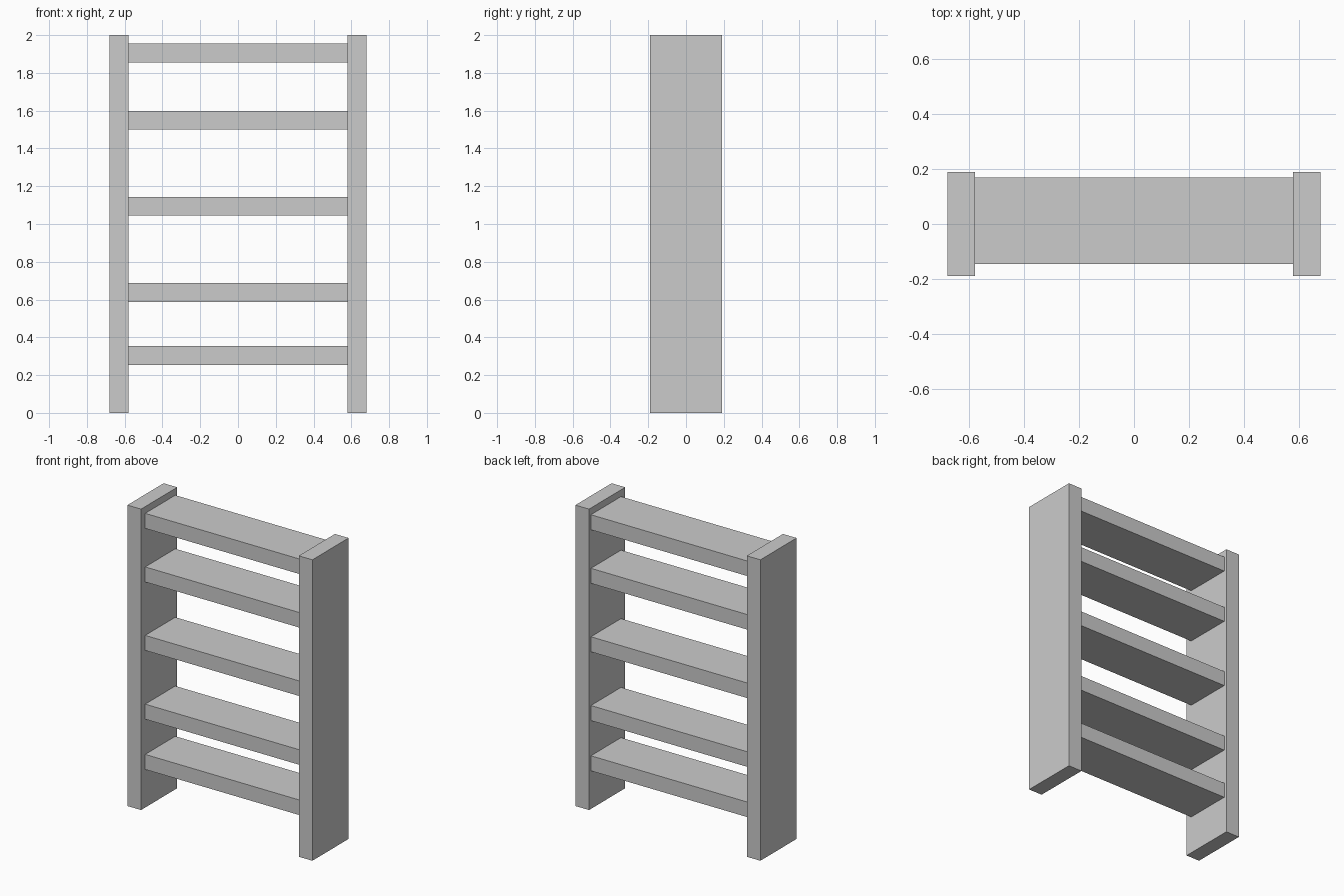
import bpy

if "Cube" in bpy.data.objects:
    bpy.data.objects.remove(bpy.data.objects["Cube"])


def box(name, lo, hi):
    """Axis-aligned box between two corners."""
    centre = [(a + b) / 2 for a, b in zip(lo, hi)]
    bpy.ops.mesh.primitive_cube_add(size=1, location=centre)
    obj = bpy.context.object
    obj.name = name
    obj.scale = [b - a for a, b in zip(lo, hi)]
    bpy.ops.object.transform_apply(location=False, rotation=False, scale=True)
    return obj


OUTER, INNER, DEPTH = 0.68, 0.58, 0.19

# Upright side panels
box("left_side_panel", (-OUTER, -DEPTH, 0), (-INNER, DEPTH, 2))
box("right_side_panel", (INNER, -DEPTH, 0), (OUTER, DEPTH, 2))

# Shelves, set back further at the front than at the rear
for i, z in enumerate((0.303, 0.637, 1.094, 1.549, 1.905), start=1):
    box(f"shelf_{i}", (-INNER, -0.146, z - 0.05), (INNER, 0.17, z + 0.05))
